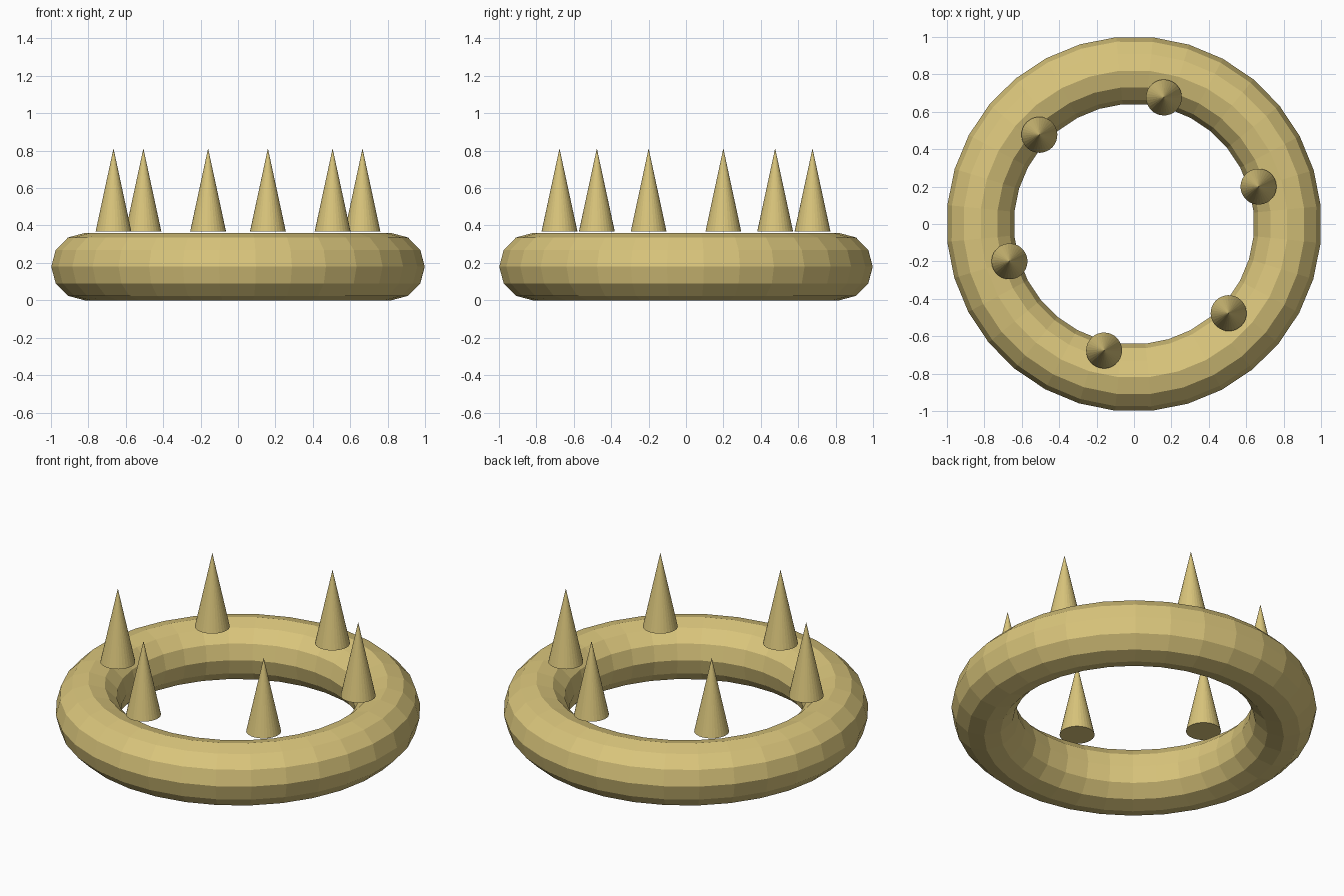
import bpy, bmesh, math

if "Cube" in bpy.data.objects:
    bpy.data.objects.remove(bpy.data.objects["Cube"])

gold = bpy.data.materials.new("pale gold")
gold.diffuse_color = (0.70, 0.56, 0.20, 1)
gold.use_nodes = True
gold.node_tree.nodes["Principled BSDF"].inputs["Base Color"].default_value = gold.diffuse_color
TURN = math.radians(16.7)   # rotation shared by the ring and its spikes

# Ring: a faceted torus resting on the ground
bpy.ops.mesh.primitive_torus_add(major_segments=32, minor_segments=12,
                                 major_radius=0.823, minor_radius=0.18,
                                 location=(0, 0, 0.18), rotation=(0, 0, TURN))
ring = bpy.context.object
ring.name = "ring"
ring.data.materials.append(gold)

# Spikes: six cones hovering just above the inner rim
for i in range(6):
    a = TURN + i * math.pi / 3
    bpy.ops.mesh.primitive_cone_add(vertices=32, radius1=0.096, radius2=0, depth=0.445,
                                    location=(0.695 * math.cos(a), 0.695 * math.sin(a), 0.59),
                                    rotation=(0, 0, a))
    spike = bpy.context.object
    spike.name = f"spike_{i + 1}"
    spike.data.materials.append(gold)
